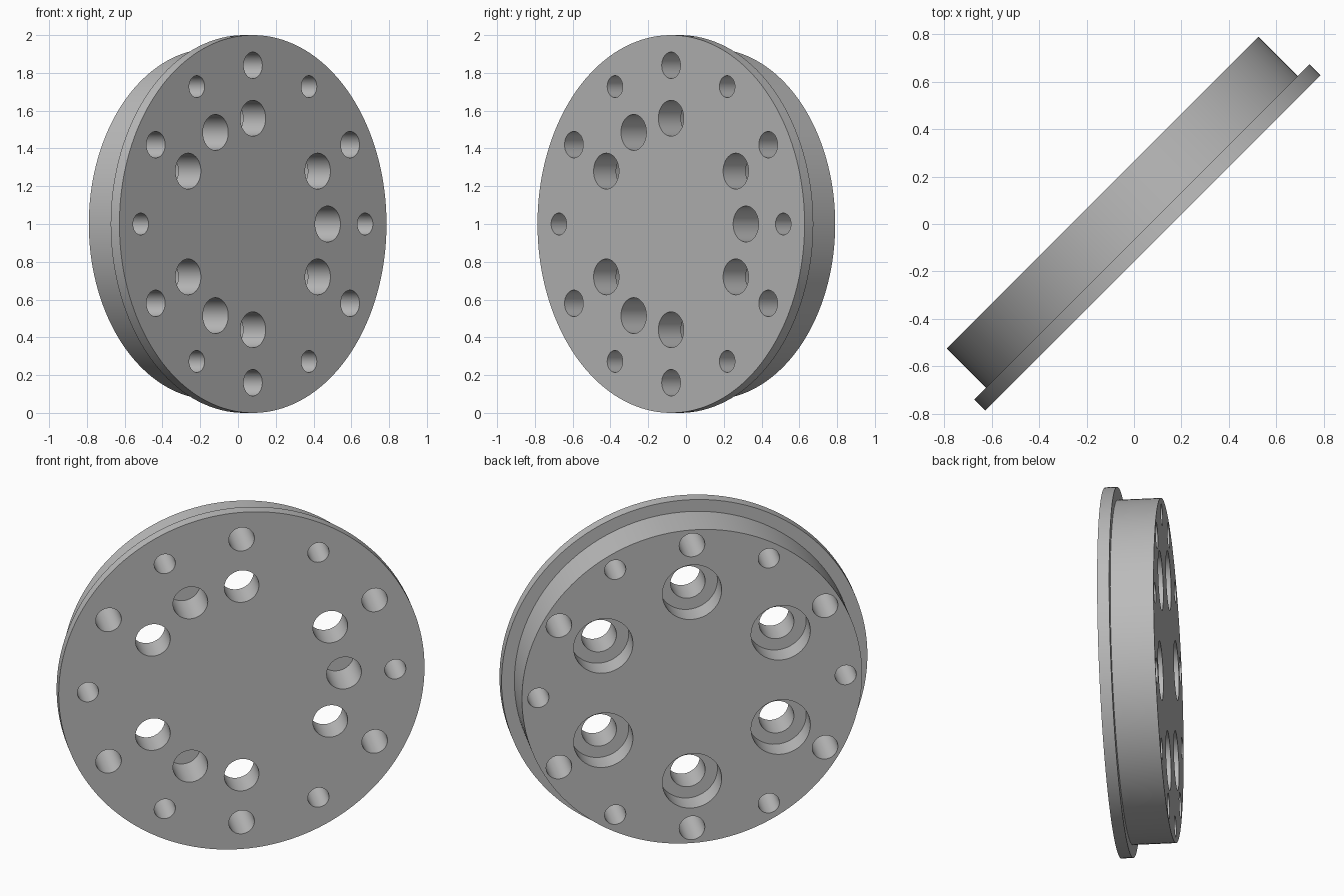
import bpy, bmesh, math
from mathutils import Matrix

if "Cube" in bpy.data.objects:
    bpy.data.objects.remove(bpy.data.objects["Cube"])

# Local frame: x = across the face, y = up, z = outward face normal
S = math.sqrt(0.5)
FRAME = Matrix(((S, 0, S, 0), (S, 0, -S, 0), (0, 1, 0, 1), (0, 0, 0, 1)))
FRONT, STEP, BACK = 0.112, 0.047, -0.187   # face positions along the normal
OVER = 0.05                                # cutter overshoot


def lathe(bm, profile, cx=0, cy=0, seg=48):
    """Closed stepped cylinder from (radius, z) points, lowest z first."""
    rings = [[bm.verts.new((cx + r * math.cos(2 * math.pi * i / seg),
                            cy + r * math.sin(2 * math.pi * i / seg), z))
              for i in range(seg)] for r, z in profile]
    bm.faces.new(rings[0][::-1])
    bm.faces.new(rings[-1])
    for a, b in zip(rings, rings[1:]):
        for i in range(seg):
            j = (i + 1) % seg
            bm.faces.new((a[i], a[j], b[j], b[i]))


def to_object(bm, name):
    bm.transform(FRAME)
    bmesh.ops.recalc_face_normals(bm, faces=bm.faces)
    me = bpy.data.meshes.new(name)
    bm.to_mesh(me)
    bm.free()
    ob = bpy.data.objects.new(name, me)
    bpy.context.collection.objects.link(ob)
    return ob


# Disc with a thin wider flange at the front
bm = bmesh.new()
lathe(bm, [(0.93, BACK), (0.93, STEP), (1.0, STEP), (1.0, FRONT)], seg=144)
plate = to_object(bm, "flange_plate")

# All hole cutters in one mesh
bm = bmesh.new()
lo, hi = BACK - OVER, FRONT + OVER
for k in range(12):
    a = math.radians(30 * k)
    c, s = math.cos(a), math.sin(a)
    # outer ring: alternating small and large through holes
    r = 0.07 if k % 2 else 0.058
    lathe(bm, [(r, lo), (r, hi)], 0.84 * c, 0.84 * s)
    # inner ring: counterbored bolt holes, and three blind holes
    if k % 2:
        floor = BACK + 0.13
        lathe(bm, [(0.162, lo), (0.162, floor), (0.095, floor), (0.095, hi)],
              0.56 * c, 0.56 * s)
    elif k % 4 == 0:
        lathe(bm, [(0.095, FRONT - 0.235), (0.095, hi)], 0.56 * c, 0.56 * s)
cutter = to_object(bm, "hole_cutter")
cutter.hide_render = True

mod = plate.modifiers.new("holes", 'BOOLEAN')
mod.operation = 'DIFFERENCE'
mod.solver = 'EXACT'
mod.object = cutter
bpy.context.view_layer.objects.active = plate
plate.select_set(True)
bpy.ops.object.modifier_apply(modifier=mod.name)
bpy.data.objects.remove(cutter)

# Plain grey metal
mat = bpy.data.materials.new("grey metal")
mat.diffuse_color = (0.5, 0.5, 0.5, 1)
mat.use_nodes = True
mat.node_tree.nodes["Principled BSDF"].inputs["Base Color"].default_value = mat.diffuse_color
plate.data.materials.clear()
plate.data.materials.append(mat)
bpy.ops.object.shade_smooth_by_angle(angle=math.radians(30))
